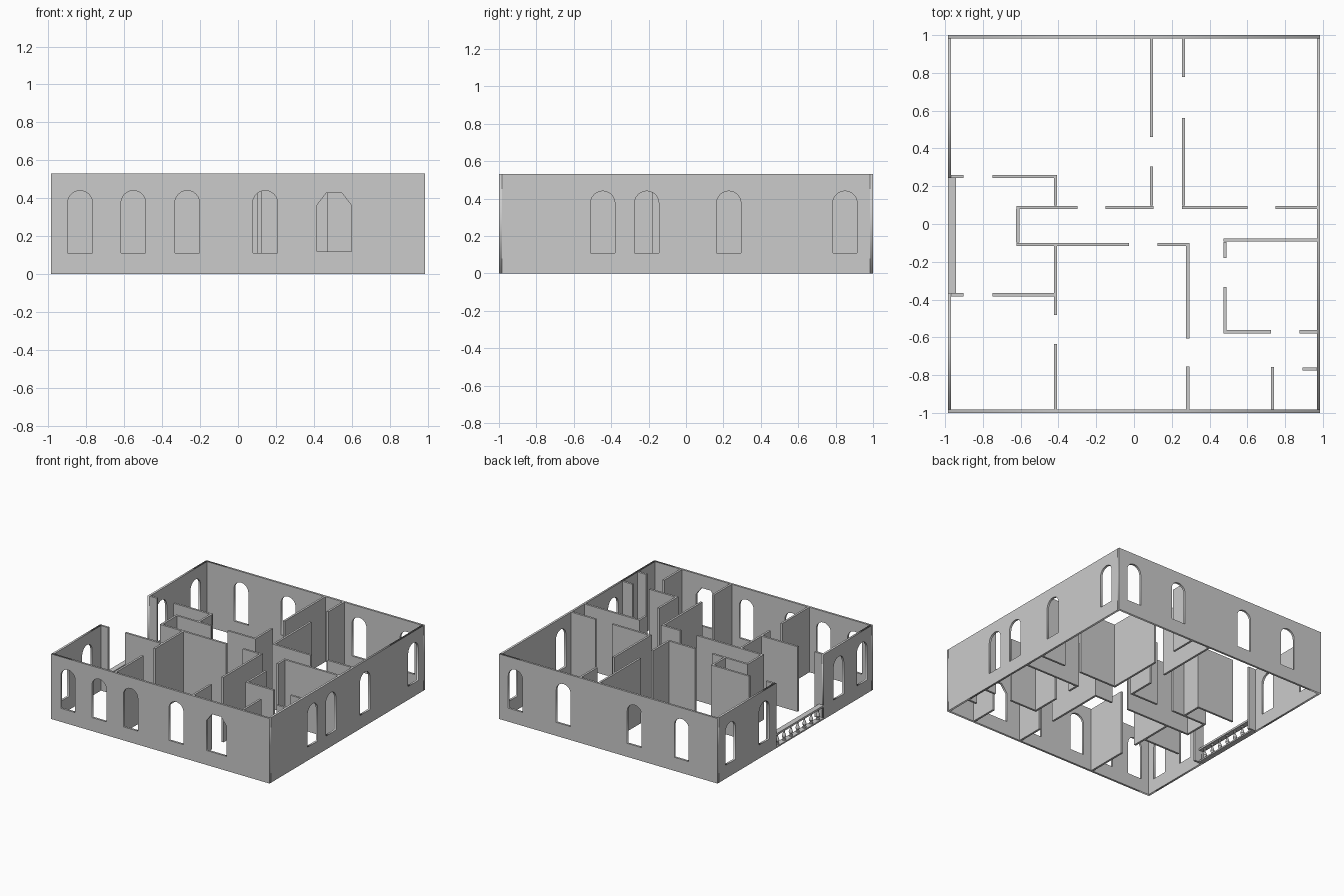
import bpy, bmesh, math
from mathutils import Matrix

if "Cube" in bpy.data.objects:
    bpy.data.objects.remove(bpy.data.objects["Cube"])

H = 0.53          # wall height
T = 0.017         # wall thickness
X, Y = 0.985, 1.0  # outer half sizes


def arch(c, w=0.13, z0=0.11, top=0.44, n=12):
    """Round-headed window outline."""
    r = w / 2
    pts = [(c - r, z0), (c + r, z0)]
    return pts + [(c + r * math.cos(math.pi * i / n), top - r + r * math.sin(math.pi * i / n))
                  for i in range(n + 1)]


def chamfered(c, w=0.183, z0=0.118, top=0.427, k=0.05, kz=0.065):
    """Window outline with clipped upper corners."""
    r = w / 2
    return [(c - r, z0), (c + r, z0), (c + r, top - kz), (c + r - k, top),
            (c - r + k, top), (c - r, top - kz)]


def pierced_wall(name, u0, u1, holes, loc, rot_z):
    """Extruded upright wall panel with window holes."""
    cu = bpy.data.curves.new(name, 'CURVE')
    cu.dimensions = '2D'
    cu.fill_mode = 'BOTH'
    cu.extrude = T / 2
    for loop in [[(u0, 0), (u1, 0), (u1, H), (u0, H)]] + holes:
        sp = cu.splines.new('POLY')
        sp.points.add(len(loop) - 1)
        for p, (u, z) in zip(sp.points, loop):
            p.co = (u, z, 0, 1)
        sp.use_cyclic_u = True
    tmp = bpy.data.objects.new(name + "_outline", cu)
    bpy.context.collection.objects.link(tmp)
    dg = bpy.context.evaluated_depsgraph_get()
    me = bpy.data.meshes.new_from_object(tmp.evaluated_get(dg))
    bpy.data.objects.remove(tmp)
    me.transform(Matrix.Translation(loc) @ Matrix.Rotation(rot_z, 4, 'Z')
                 @ Matrix.Rotation(math.pi / 2, 4, 'X'))
    ob = bpy.data.objects.new(name, me)
    bpy.context.collection.objects.link(ob)


def box(name, x0, x1, y0, y1, z0, z1):
    bm = bmesh.new()
    bmesh.ops.create_cube(bm, size=1)
    for v in bm.verts:
        v.co = ((x0, x1)[v.co.x > 0], (y0, y1)[v.co.y > 0], (z0, z1)[v.co.z > 0])
    me = bpy.data.meshes.new(name)
    bm.to_mesh(me)
    bm.free()
    ob = bpy.data.objects.new(name, me)
    bpy.context.collection.objects.link(ob)
    return ob


# Outer walls with windows
yc, xc, side = Y - T / 2, X - T / 2, math.pi / 2
pierced_wall("front_wall", -X, X, [arch(c) for c in (-0.833, -0.552, -0.268, 0.143)] + [chamfered(0.507)],
             (0, -yc, 0), 0)
pierced_wall("back_wall", -X, X, [arch(c) for c in (-0.66, -0.235, 0.405, 0.838)], (0, yc, 0), 0)
pierced_wall("right_wall", -Y + T, Y - T, [arch(c) for c in (-0.445, -0.21, 0.229, 0.85)], (xc, 0, 0), side)
pierced_wall("left_wall_front", -Y + T, -0.367, [arch(-0.86), arch(-0.56)], (-xc, 0, 0), side)
pierced_wall("left_wall_back", 0.244, Y - T, [arch(0.40), arch(0.835)], (-xc, 0, 0), side)

# Partitions running front to back: x, y start, y end
XI, YI = X - T, Y - T
for i, (x, a, b) in enumerate([
        (0.093, 0.46, YI), (0.093, 0.097, 0.305), (0.262, 0.778, YI), (0.262, 0.097, 0.56),
        (-0.615, -0.099, 0.08), (0.284, -0.605, -0.117), (0.284, -YI, -0.755),
        (0.482, -0.18, -0.094), (0.482, -0.561, -0.333), (0.733, -YI, -0.757),
        (-0.416, 0.097, 0.244), (-0.416, -0.483, -0.117), (-0.416, -YI, -0.635)]):
    box(f"long_partition_{i}", x - T / 2, x + T / 2, a, b, 0, H)

# Partitions running side to side: y, x start, x end
for i, (y, a, b) in enumerate([
        (0.088, -0.623, -0.30), (0.088, -0.15, 0.102), (0.088, 0.253, 0.60), (0.088, 0.75, XI),
        (-0.108, -0.623, -0.027), (-0.108, 0.124, 0.293), (-0.085, 0.473, XI),
        (-0.57, 0.473, 0.726), (-0.57, 0.877, XI), (-0.768, 0.893, XI),
        (0.252, -0.75, -0.407), (0.252, -XI, -0.902),
        (-0.375, -0.75, -0.407), (-0.375, -XI, -0.902)]):
    box(f"cross_partition_{i}", a, b, y - T / 2, y + T / 2, 0, H)

# Balustrade in the left opening
RX0, RX1, RY0, RY1 = -X, -0.942, -0.367, 0.244
box("top_rail", RX0, RX1, RY0, RY1, 0.100, 0.116)
box("base_rail", RX0, RX1, RY0, RY1, 0, 0.012)

# Turned balusters: radius, height
PROFILE = [(0.014, 0.012), (0.014, 0.02), (0.008, 0.025), (0.016, 0.042), (0.013, 0.056),
           (0.006, 0.076), (0.006, 0.086), (0.012, 0.091), (0.012, 0.100)]
bm = bmesh.new()
vs = [bm.verts.new((r, 0, z)) for r, z in PROFILE]
es = [bm.edges.new(p) for p in zip(vs, vs[1:])]
bmesh.ops.spin(bm, geom=vs + es, axis=(0, 0, 1), cent=(0, 0, 0), angle=2 * math.pi, steps=12)
bmesh.ops.remove_doubles(bm, verts=bm.verts, dist=1e-5)
bmesh.ops.recalc_face_normals(bm, faces=bm.faces)
baluster = bpy.data.meshes.new("baluster")
bm.to_mesh(baluster)
bm.free()
N = 7
for i in range(N):
    ob = bpy.data.objects.new(f"baluster_{i}", baluster)
    ob.location = ((RX0 + RX1) / 2, RY0 + (RY1 - RY0) * (i + 0.5) / N, 0)
    bpy.context.collection.objects.link(ob)
